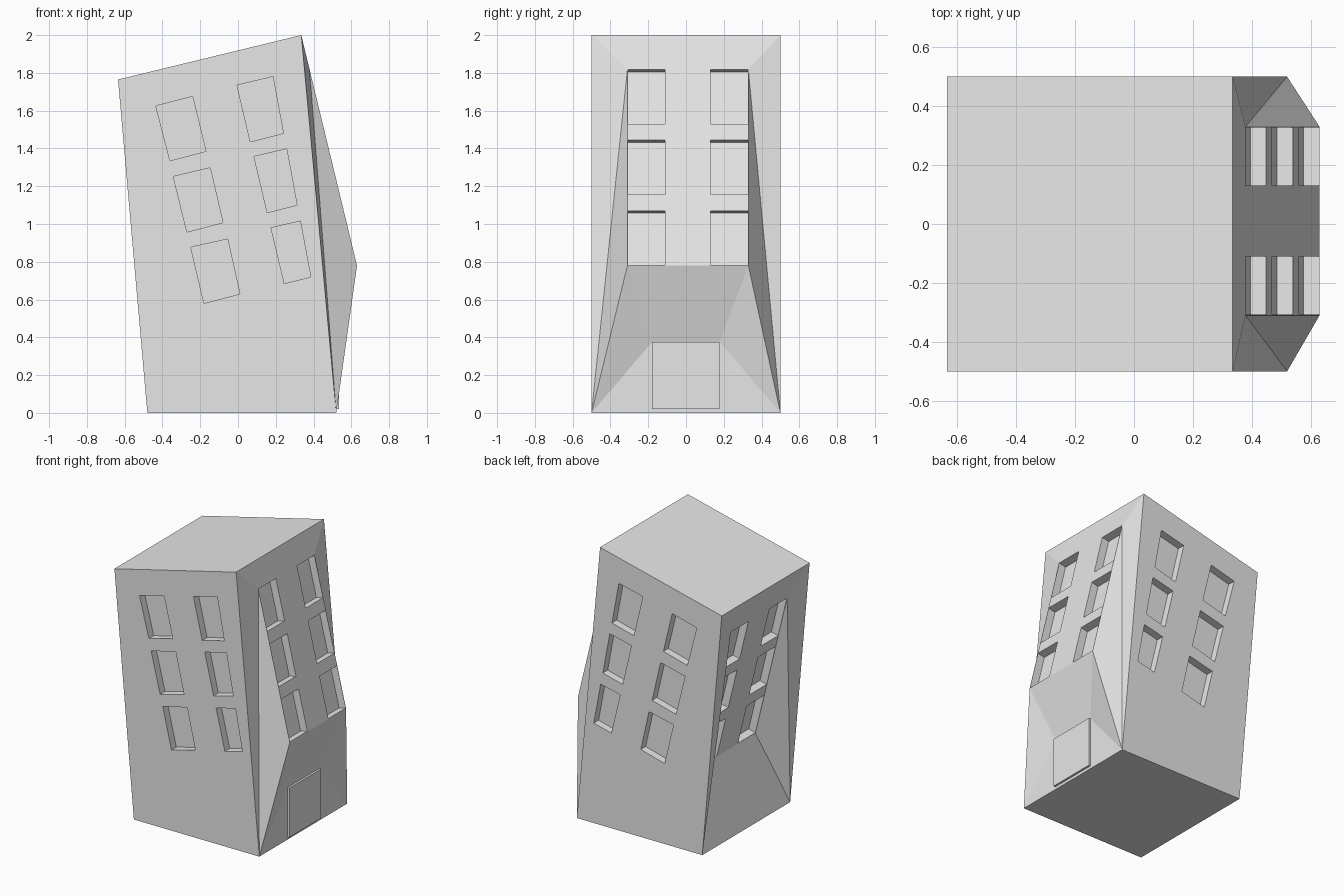
import bpy, bmesh
from mathutils import Vector

if "Cube" in bpy.data.objects:
    bpy.data.objects.remove(bpy.data.objects["Cube"], do_unlink=True)

SLOPE = 0.2418           # lean of the end panels
DEPTH = 0.055            # window recess
Y0, Y1 = -0.31, 0.33     # panel side limits

grey = bpy.data.materials.new("plain grey")
grey.use_nodes = True
grey.diffuse_color = (0.8, 0.8, 0.8, 1)
grey.node_tree.nodes["Principled BSDF"].inputs["Base Color"].default_value = (0.8, 0.8, 0.8, 1)


def finish(name, bm):
    bmesh.ops.recalc_face_normals(bm, faces=bm.faces[:])
    mesh = bpy.data.meshes.new(name)
    bm.to_mesh(mesh)
    bm.free()
    mesh.materials.append(grey)
    obj = bpy.data.objects.new(name, mesh)
    bpy.context.collection.objects.link(obj)
    return obj


def pair(bm, x, z, y0, y1):
    return [bm.verts.new((x, y, z)) for y in (y0, y1)]


def prism(bm, quad, inward):
    """Closed block through a quad, reaching the recess depth inside the wall."""
    outer = [bm.verts.new(Vector(p) - inward * 0.04) for p in quad]
    inner = [bm.verts.new(Vector(p) + inward * DEPTH) for p in quad]
    bm.faces.new(outer)
    bm.faces.new(inner[::-1])
    for i in range(4):
        j = (i + 1) % 4
        bm.faces.new((outer[i], inner[i], inner[j], outer[j]))


# Leaning body: each end has a folded panel, bulging on one side, dented on the other
bm = bmesh.new()
ends = []
for x0, z0, top_z, mid_z, base_x in ((0.335, 2.0, 1.82, 0.78, 0.52),
                                     (-0.635, 1.765, 1.575, 0.53, -0.48)):
    roof = pair(bm, x0, z0, -0.5, 0.5)
    top = pair(bm, x0 + (z0 - top_z) * SLOPE, top_z, Y0, Y1)
    mid = pair(bm, x0 + (z0 - mid_z) * SLOPE, mid_z, Y0, Y1)
    base = pair(bm, base_x, 0, -0.5, 0.5)
    bm.faces.new((roof[0], roof[1], top[1], top[0]))
    bm.faces.new((top[0], top[1], mid[1], mid[0]))
    for i in (0, 1):
        bm.faces.new((roof[i], top[i], base[i]))
        bm.faces.new((top[i], mid[i], base[i]))
    if base_x > 0:
        # upright wall around the doorway
        lintel = pair(bm, base_x, 0.375, -0.18, 0.178)
        bm.faces.new((mid[0], mid[1], lintel[1], lintel[0]))
        bm.faces.new((lintel[0], lintel[1], base[1], base[0]))
        for i in (0, 1):
            bm.faces.new((mid[i], lintel[i], base[i]))
    else:
        bm.faces.new((mid[0], mid[1], base[1], base[0]))
    ends.append((roof, base))
(roof_a, base_a), (roof_b, base_b) = ends
bm.faces.new((roof_a[0], roof_a[1], roof_b[1], roof_b[0]))
bm.faces.new((base_a[0], base_a[1], base_b[1], base_b[0]))
for i in (0, 1):
    bm.faces.new((roof_a[i], roof_b[i], base_b[i], base_a[i]))
body = finish("building_body", bm)

# Window cutters for the front and back: three rows between a top and a bottom window
bm = bmesh.new()
columns = (
    (((-0.435, 1.625), (-0.24, 1.675), (-0.17, 1.385), (-0.36, 1.335)),
     ((-0.25, 0.877), (-0.055, 0.92), (0.01, 0.63), (-0.18, 0.58))),
    (((-0.005, 1.735), (0.185, 1.78), (0.24, 1.48), (0.065, 1.435)),
     ((0.175, 0.98), (0.33, 1.015), (0.385, 0.72), (0.245, 0.685))),
)
for side in (-1, 1):
    for high, low in columns:
        for row in range(3):
            pts = [Vector(a).lerp(Vector(b), row / 2) for a, b in zip(high, low)]
            prism(bm, [(p.x, side * 0.5, p.y) for p in pts], Vector((0, -side, 0)))

# Window cutters for the two leaning end panels
normal = Vector((1, 0, SLOPE)).normalized()
for x0, z0, drop, inward in ((0.335, 2.0, 0, -normal), (-0.635, 1.765, 0.247, normal)):
    for zt, zb in ((1.818, 1.53), (1.445, 1.155), (1.07, 0.783)):
        for ya, yb in ((Y0 + 0.002, -0.11), (0.13, Y1 - 0.002)):
            quad = [(x0 + (z0 - z + drop) * SLOPE, y, z - drop)
                    for y, z in ((ya, zt), (yb, zt), (yb, zb), (ya, zb))]
            prism(bm, quad, inward)
cutter = finish("window_cutter", bm)
cutter.hide_render = True

cut = body.modifiers.new("windows", 'BOOLEAN')
cut.operation = 'DIFFERENCE'
cut.solver = 'EXACT'
cut.object = cutter
bpy.context.view_layer.objects.active = body
bpy.ops.object.modifier_apply(modifier=cut.name)
bpy.data.objects.remove(cutter, do_unlink=True)

# Door slab standing slightly proud of the wall
bm = bmesh.new()
bmesh.ops.create_cube(bm, size=1)
bmesh.ops.scale(bm, vec=(0.035, 0.358, 0.355), verts=bm.verts[:])
bmesh.ops.translate(bm, vec=(0.5175, -0.001, 0.1975), verts=bm.verts[:])
finish("door", bm)
